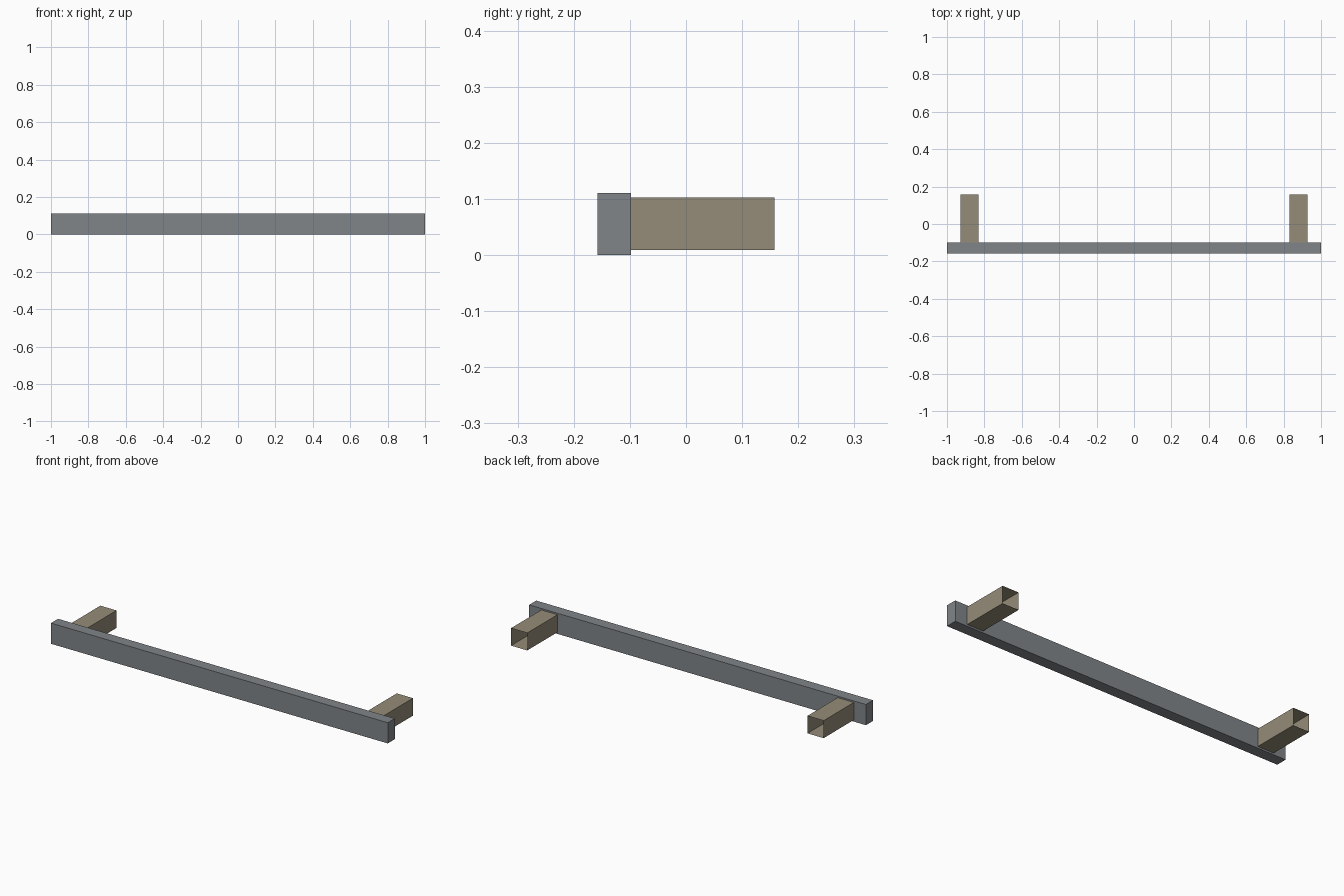
import bpy, bmesh

if "Cube" in bpy.data.objects:
    bpy.data.objects.remove(bpy.data.objects["Cube"])


def material(name, rgb):
    m = bpy.data.materials.new(name)
    m.diffuse_color = (*rgb, 1.0)
    m.use_nodes = True
    m.node_tree.nodes["Principled BSDF"].inputs["Base Color"].default_value = m.diffuse_color
    return m


def box(name, lo, hi, mat, open_ends=False):
    """Box between two corners; open_ends removes the faces across y."""
    bm = bmesh.new()
    bmesh.ops.create_cube(bm, size=1.0)
    for v in bm.verts:
        v.co = [lo[i] + (v.co[i] + 0.5) * (hi[i] - lo[i]) for i in range(3)]
    bm.normal_update()
    if open_ends:
        ends = [f for f in bm.faces if abs(f.normal.y) > 0.9]
        bmesh.ops.delete(bm, geom=ends, context='FACES_ONLY')
    mesh = bpy.data.meshes.new(name)
    bm.to_mesh(mesh)
    bm.free()
    mesh.materials.append(mat)
    obj = bpy.data.objects.new(name, mesh)
    bpy.context.collection.objects.link(obj)
    return obj


grey = material("steel grey", (0.22, 0.235, 0.25))
tan = material("dull tan", (0.30, 0.265, 0.19))

# Long front beam
box("bumper_beam", (-1.0, -0.158, 0.0), (1.0, -0.098, 0.111), grey)

# Hollow mounting tubes, open at the rear
for side, x in (("left", -0.88), ("right", 0.88)):
    box(side + "_mounting_tube", (x - 0.048, -0.098, 0.009),
        (x + 0.048, 0.158, 0.103), tan, open_ends=True)
